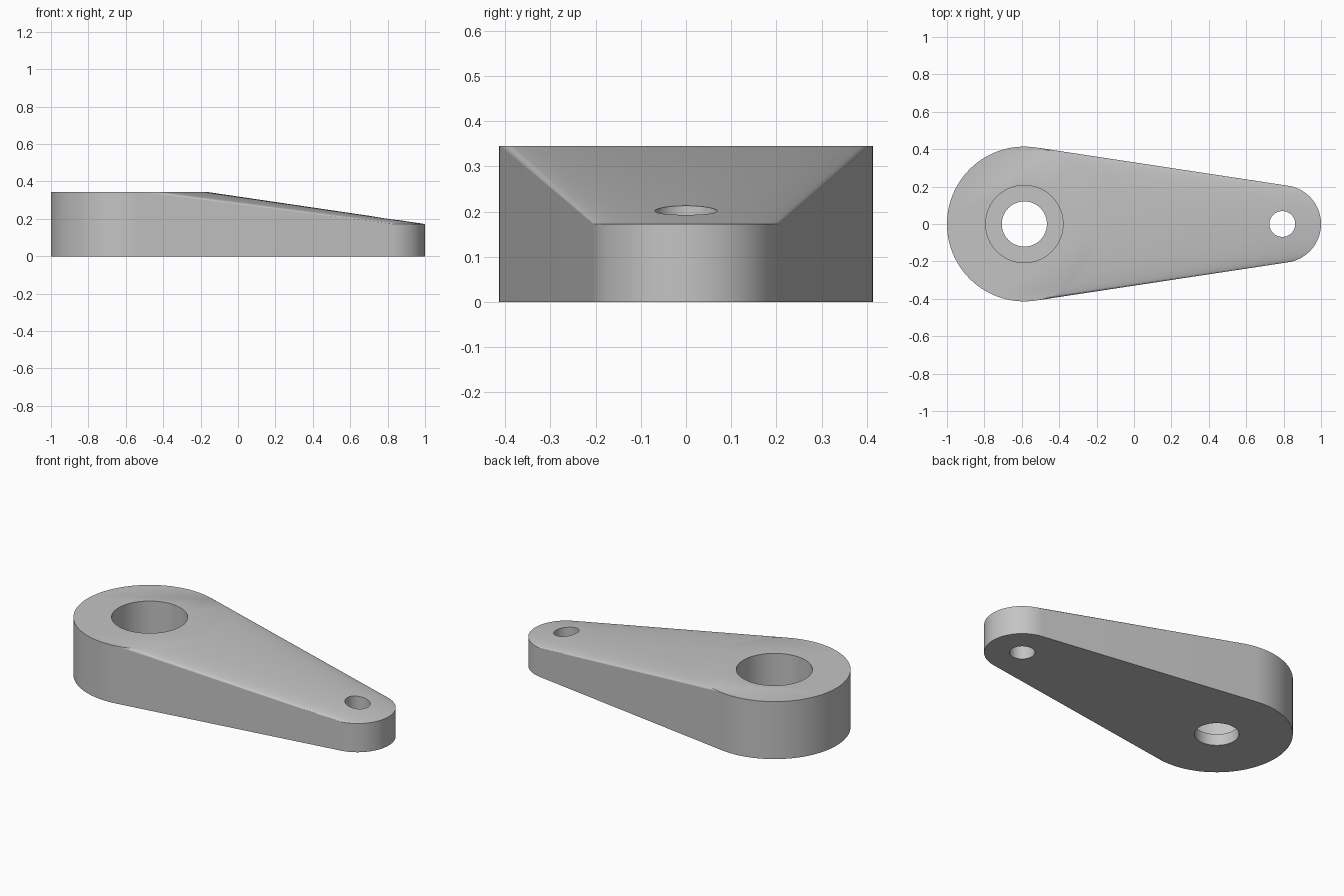
import bpy, bmesh, math

cube = bpy.data.objects.get("Cube")
if cube:
    bpy.data.objects.remove(cube, do_unlink=True)

UNIT = 2 / 58
BIG_R, SMALL_R = 12 * UNIT, 6 * UNIT
BIG_X, SMALL_X = -1 + BIG_R, 1 - SMALL_R
BIG_H, SMALL_H = 10 * UNIT, 5 * UNIT
TANGENT = math.acos((BIG_R - SMALL_R) / (SMALL_X - BIG_X))

steel = bpy.data.materials.new("grey steel")
steel.use_nodes = True
GREY = (0.55, 0.55, 0.55, 1)
steel.diffuse_color = GREY
steel.node_tree.nodes["Principled BSDF"].inputs["Base Color"].default_value = GREY


def angles(start, end, steps):
    return [start + (end - start) * i / steps for i in range(steps + 1)]


def arc(bm, x, radius, z, turn):
    return [bm.verts.new((x + radius * math.cos(a), radius * math.sin(a), z)) for a in turn]


# Lever body: round hub and small round tip joined by tangent walls and a sloped cone
front = angles(-TANGENT, TANGENT, 48)
rear = angles(TANGENT, 2 * math.pi - TANGENT, 56)
bm = bmesh.new()
hub_low = arc(bm, BIG_X, BIG_R, 0, rear)
hub_top = arc(bm, BIG_X, BIG_R, BIG_H, rear)
tip_low = arc(bm, SMALL_X, SMALL_R, 0, front)
tip_top = arc(bm, SMALL_X, SMALL_R, SMALL_H, front)
crease = [hub_top[-1]] + arc(bm, BIG_X, BIG_R, BIG_H, front[1:-1]) + [hub_top[0]]

low, top = hub_low + tip_low, hub_top + tip_top
for i in range(len(low)):
    j = (i + 1) % len(low)
    bm.faces.new((low[i], low[j], top[j], top[i]))
for i in range(len(crease) - 1):
    bm.faces.new((crease[i], tip_top[i], tip_top[i + 1], crease[i + 1]))
bm.faces.new(hub_top + crease[1:-1])
bm.faces.new(low[::-1])
bmesh.ops.recalc_face_normals(bm, faces=bm.faces)
mesh = bpy.data.meshes.new("lever_arm")
bm.to_mesh(mesh)
bm.free()
mesh.materials.append(steel)
lever = bpy.data.objects.new("lever_arm", mesh)
bpy.context.collection.objects.link(lever)


# Bores
def bore(name, x, radius, bottom):
    height = 0.6
    bpy.ops.mesh.primitive_cylinder_add(vertices=64, radius=radius, depth=height,
                                        location=(x, 0, bottom + height / 2))
    cutter = bpy.context.object
    cutter.name = name
    cutter.data.materials.append(steel)
    cutter.hide_render = True
    mod = lever.modifiers.new(name, 'BOOLEAN')
    mod.operation = 'DIFFERENCE'
    mod.solver = 'EXACT'
    mod.object = cutter
    bpy.ops.object.select_all(action='DESELECT')
    bpy.context.view_layer.objects.active = lever
    lever.select_set(True)
    bpy.ops.object.modifier_apply(modifier=name)
    bpy.data.objects.remove(cutter, do_unlink=True)


bore("counterbore", BIG_X, 6 * UNIT, 2 * UNIT)
bore("shaft_hole", BIG_X, 3.5 * UNIT, -0.1)
bore("pin_hole", SMALL_X, 2 * UNIT, -0.1)

# Smooth shading, with a crisp edge wherever an upright wall meets the top
bpy.ops.object.shade_smooth_by_angle(angle=math.radians(30))
bm = bmesh.new()
bm.from_mesh(lever.data)
for edge in bm.edges:
    upright = [abs(f.normal.z) < 0.001 for f in edge.link_faces]
    if any(upright) and not all(upright):
        edge.smooth = False
bm.to_mesh(lever.data)
bm.free()
